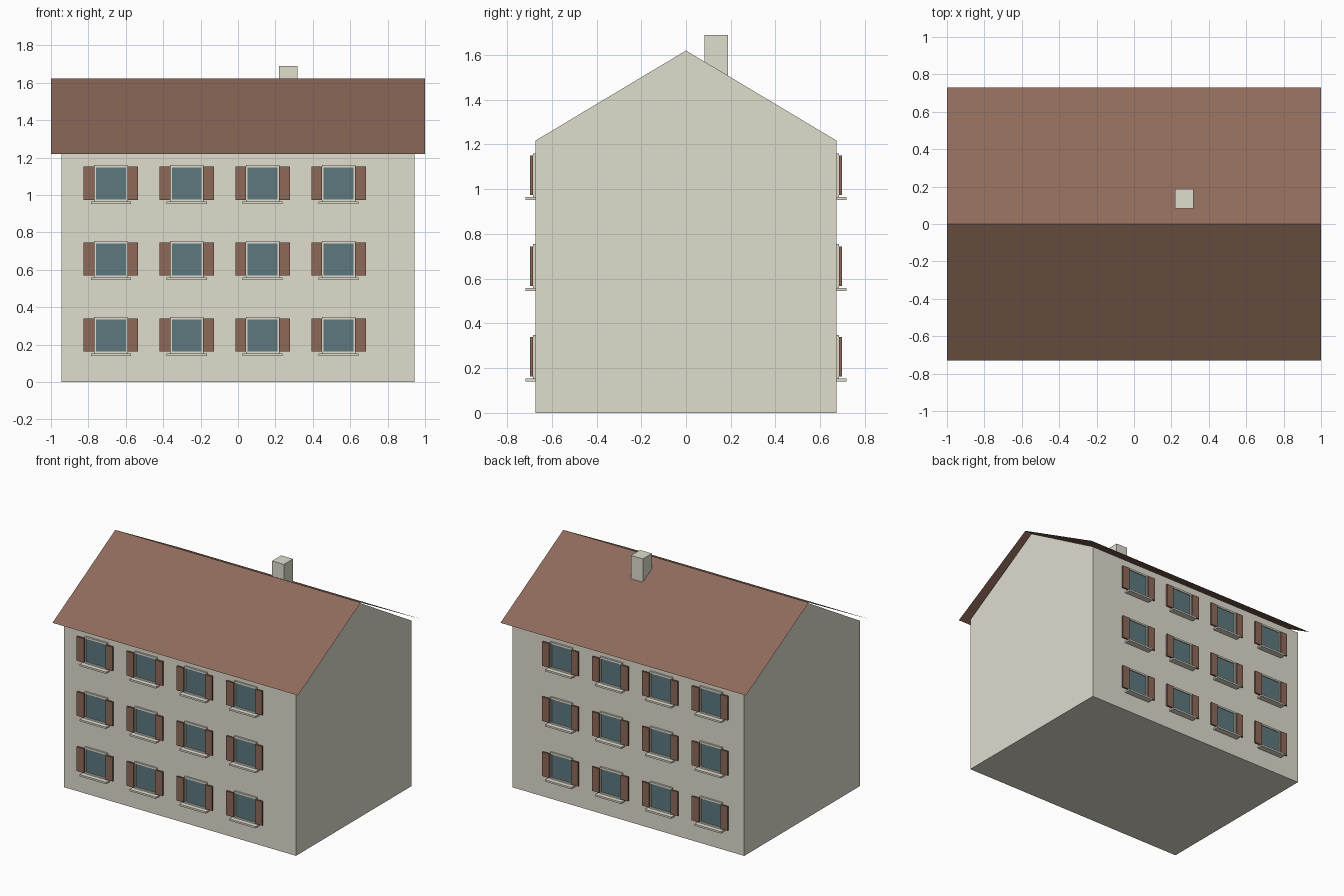
import bpy, bmesh

cube = bpy.data.objects.get("Cube")
if cube:
    bpy.data.objects.remove(cube)


def material(name, rgb):
    # 8-bit display colour to linear
    lin = [((c / 255 + 0.055) / 1.055) ** 2.4 for c in rgb] + [1]
    m = bpy.data.materials.new(name)
    m.use_nodes = True
    m.diffuse_color = lin
    bsdf = next(n for n in m.node_tree.nodes if n.type == 'BSDF_PRINCIPLED')
    bsdf.inputs["Base Color"].default_value = lin
    return m


PLASTER = material("warm_grey_plaster", (224, 220, 206))
BROWN = material("brown_tile", (142, 106, 90))
GLASS = material("blue_grey_glass", (93, 121, 127))


def finish(name, bm, mat):
    mesh = bpy.data.meshes.new(name)
    bm.to_mesh(mesh)
    bm.free()
    mesh.materials.append(mat)
    obj = bpy.data.objects.new(name, mesh)
    bpy.context.collection.objects.link(obj)
    return obj


def box(name, lo, hi, mat):
    bm = bmesh.new()
    bmesh.ops.create_cube(bm, size=1)
    for v in bm.verts:
        v.co = [(a + b) / 2 + c * (b - a) for a, b, c in zip(lo, hi, v.co)]
    return finish(name, bm, mat)


def sweep_x(name, profile, x0, x1, mat, closed):
    """Extend a (y, z) profile along x, capped when closed."""
    bm = bmesh.new()
    a = [bm.verts.new((x0, y, z)) for y, z in profile]
    b = [bm.verts.new((x1, y, z)) for y, z in profile]
    n = len(profile)
    for i in range(n if closed else n - 1):
        j = (i + 1) % n
        bm.faces.new((a[i], a[j], b[j], b[i]))
    if closed:
        bm.faces.new(a)
        bm.faces.new(b[::-1])
        bmesh.ops.recalc_face_normals(bm, faces=bm.faces)
    else:
        # an open sheet faces upward
        bm.normal_update()
        bmesh.ops.reverse_faces(bm, faces=[f for f in bm.faces if f.normal.z < 0])
    return finish(name, bm, mat)


# House body and thin overhanging roof
WALL = 0.672
sweep_x("house_body", [(-WALL, 0), (WALL, 0), (WALL, 1.218), (0, 1.62), (-WALL, 1.218)],
        -0.945, 0.943, PLASTER, True)
sweep_x("roof", [(-0.73, 1.218), (0, 1.623), (0.73, 1.218)], -1, 1, BROWN, False)
box("chimney", (0.22, 0.082, 1.4), (0.317, 0.188, 1.69), PLASTER)


def window(tag, x, z, side):
    """One window with frame, glass, sill and open shutters."""
    def part(name, x0, x1, z0, z1, d0, d1, mat):
        ys = sorted((side * (WALL + d0), side * (WALL + d1)))
        box(f"{name}_{tag}", (x + x0, ys[0], z + z0), (x + x1, ys[1], z + z1), mat)

    part("glass", -0.08, 0.08, -0.086, 0.086, -0.005, 0.006, GLASS)
    part("frame_top", -0.09, 0.09, 0.086, 0.099, -0.005, 0.013, PLASTER)
    part("frame_bottom", -0.09, 0.09, -0.096, -0.086, -0.005, 0.013, PLASTER)
    part("sill", -0.107, 0.107, -0.109, -0.096, -0.005, 0.046, PLASTER)
    for s, hand in ((-1, "right"), (1, "left")):
        part("frame_" + hand, *sorted((s * 0.08, s * 0.09)), -0.086, 0.086, -0.005, 0.013, PLASTER)
        part("shutter_" + hand, *sorted((s * 0.088, s * 0.146)), -0.087, 0.09, 0.013, 0.025, BROWN)


# Three floors of four windows on the front and back
PITCH = 0.406
for side, wall in ((-1, "front"), (1, "back")):
    for floor in range(3):
        for col in range(4):
            window(f"{wall}_{floor + 1}_{col + 1}", -0.68 + col * PITCH, 0.249 + floor * PITCH, side)
